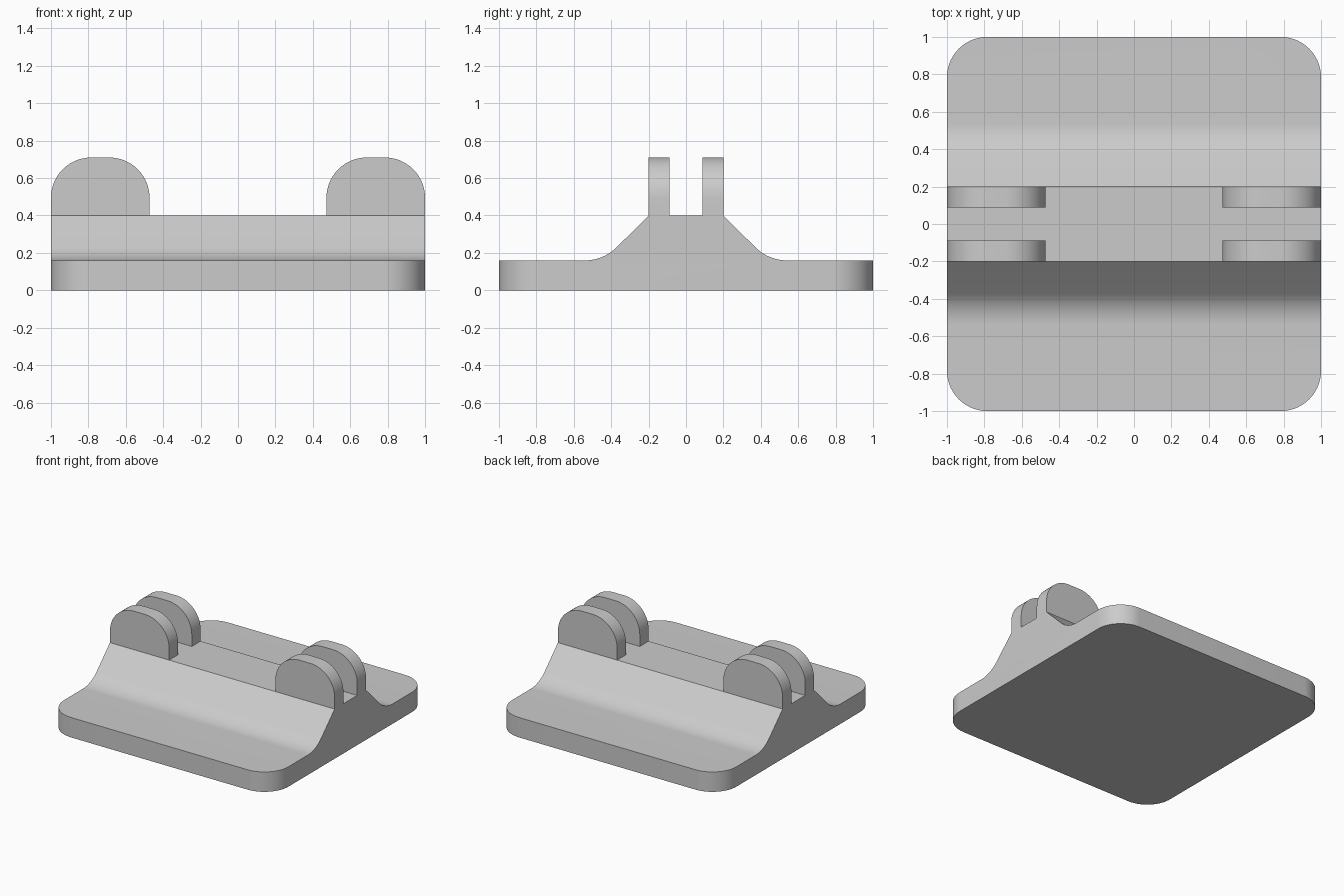
import bpy, bmesh, math

if "Cube" in bpy.data.objects:
    bpy.data.objects.remove(bpy.data.objects["Cube"])

# Single grey plastic
grey = bpy.data.materials.new("grey")
grey.diffuse_color = (0.6, 0.6, 0.6, 1)
grey.use_nodes = True
grey.node_tree.nodes["Principled BSDF"].inputs["Base Color"].default_value = grey.diffuse_color


def extrude_profile(name, points, depth, is_round_edge, radius):
    """Extrude a closed 3D outline by a vector, then round the chosen edges."""
    bm = bmesh.new()
    face = bm.faces.new([bm.verts.new(p) for p in points])
    ext = bmesh.ops.extrude_face_region(bm, geom=[face])
    bmesh.ops.translate(bm, vec=depth,
                        verts=[v for v in ext["geom"] if isinstance(v, bmesh.types.BMVert)])
    edges = [e for e in bm.edges if is_round_edge(e)]
    bmesh.ops.bevel(bm, geom=edges, offset=radius, segments=14, profile=0.5, affect='EDGES')
    bmesh.ops.recalc_face_normals(bm, faces=bm.faces[:])
    mesh = bpy.data.meshes.new(name)
    bm.to_mesh(mesh)
    bm.free()
    mesh.materials.append(grey)
    obj = bpy.data.objects.new(name, mesh)
    bpy.context.collection.objects.link(obj)
    bpy.ops.object.select_all(action='DESELECT')
    obj.select_set(True)
    bpy.context.view_layer.objects.active = obj
    bpy.ops.object.shade_smooth_by_angle(angle=math.radians(30))
    return obj


# Base plate with a filleted central ridge: right half of the side profile, mirrored
plate_top, ridge_top, fillet = 0.16, 0.40, 0.24
half = [(1.0, 0.0), (1.0, plate_top)]
for i in range(11):
    a = math.radians(45 * i / 10)
    half.append((0.54 - fillet * math.sin(a), plate_top + fillet * (1 - math.cos(a))))
half.append((0.2, ridge_top))
profile = half + [(-y, z) for y, z in reversed(half)]


def plate_corner(e):
    a, b = e.verts
    return abs(a.co.z - b.co.z) > 0.1 and all(abs(abs(v.co.y) - 1) < 1e-4 for v in e.verts)


extrude_profile("base_plate", [(-1, y, z) for y, z in profile], (2, 0, 0), plate_corner, 0.215)

# Four rounded hinge lugs, in pairs at both ends of the ridge
lug_top = 0.71


def lug_corner(e):
    a, b = e.verts
    return abs(a.co.y - b.co.y) > 0.05 and a.co.z > 0.7 and b.co.z > 0.7


for side, x0 in (("left", -1.0), ("right", 0.473)):
    x1 = x0 + 0.527
    for place, y0 in (("front", -0.2), ("back", 0.088)):
        outline = [(x0, y0, ridge_top), (x1, y0, ridge_top), (x1, y0, lug_top), (x0, y0, lug_top)]
        extrude_profile(f"hinge_lug_{place}_{side}", outline, (0, 0.112, 0), lug_corner, 0.215)
